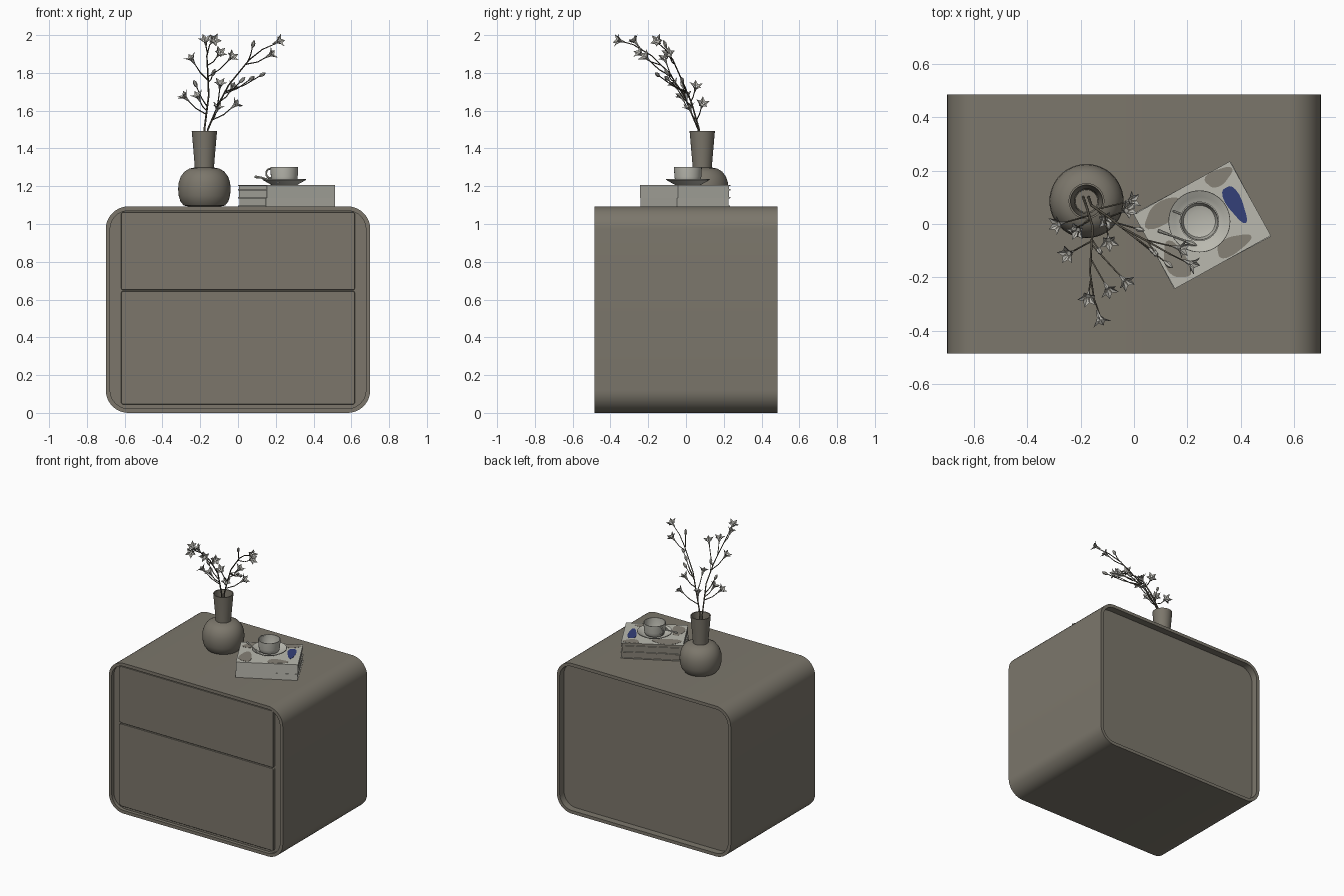
import bpy, bmesh, math, random
from mathutils import Vector, Matrix

if "Cube" in bpy.data.objects:
    bpy.data.objects.remove(bpy.data.objects["Cube"])

random.seed(4)


def mat(name, r, g, b):
    m = bpy.data.materials.new(name)
    m.diffuse_color = (r, g, b, 1)
    m.use_nodes = True
    m.node_tree.nodes["Principled BSDF"].inputs["Base Color"].default_value = m.diffuse_color
    return m


TAUPE = mat("taupe", 0.20, 0.183, 0.148)
CREAM = mat("cream", 0.49, 0.485, 0.43)
BROWN = mat("warm_grey", 0.24, 0.22, 0.18)
BLUE = mat("blue", 0.033, 0.05, 0.19)
STEM = mat("dark_stem", 0.09, 0.08, 0.06)
PETAL = mat("petal", 0.44, 0.43, 0.39)


def finish(bm, name, mats, angle=35, recalc=True):
    if recalc:
        bmesh.ops.recalc_face_normals(bm, faces=bm.faces)
    me = bpy.data.meshes.new(name)
    bm.to_mesh(me)
    bm.free()
    ob = bpy.data.objects.new(name, me)
    bpy.context.collection.objects.link(ob)
    for m in mats:
        me.materials.append(m)
    bpy.ops.object.select_all(action='DESELECT')
    ob.select_set(True)
    bpy.context.view_layer.objects.active = ob
    bpy.ops.object.shade_smooth_by_angle(angle=math.radians(angle))
    return ob


def loft(bm, rings, cap=True):
    vs = [[bm.verts.new(p) for p in r] for r in rings]
    n = len(vs[0])
    for a, b in zip(vs, vs[1:]):
        for i in range(n):
            j = (i + 1) % n
            bm.faces.new((a[i], a[j], b[j], b[i]))
    if cap:
        bm.faces.new(vs[0][::-1])
        bm.faces.new(vs[-1])


def rrect(x0, x1, z0, z1, r, y, inset=0, n=10):
    r2 = max(r - inset, 0.002)
    pts = []
    for k, (cx, cz) in enumerate(((x1, z1), (x0, z1), (x0, z0), (x1, z0))):
        sx, sz = (1, -1, -1, 1)[k], (1, 1, -1, -1)[k]
        cx, cz = cx - sx * (inset + r2), cz - sz * (inset + r2)
        for i in range(n + 1):
            a = math.pi / 2 * (k + i / n)
            pts.append((cx + r2 * math.cos(a), y, cz + r2 * math.sin(a)))
    return pts


def lathe(name, cx, cy, profile, m, n=48):
    bm = bmesh.new()
    loft(bm, [[(cx + r * math.cos(2 * math.pi * i / n), cy + r * math.sin(2 * math.pi * i / n), z)
               for i in range(n)] for r, z in profile])
    return finish(bm, name, [m])


def tube(bm, pts, radii, n=6):
    rings = []
    for i, p in enumerate(pts):
        d = pts[min(i + 1, len(pts) - 1)] - pts[max(i - 1, 0)]
        q = Vector((0, 0, 1)).rotation_difference(d.normalized())
        rings.append([p + q @ Vector((radii[i] * math.cos(2 * math.pi * k / n),
                                      radii[i] * math.sin(2 * math.pi * k / n), 0)) for k in range(n)])
    loft(bm, rings)


# cabinet shell: rounded case with recessed front and back panels
bm = bmesh.new()
loft(bm, [rrect(-0.70, 0.70, 0, 1.093, 0.12, y, i) for i, y in
          ((0.023, -0.46), (0.023, -0.485), (0, -0.485),
           (0, 0.485), (0.023, 0.485), (0.023, 0.435))])
finish(bm, "cabinet_shell", [TAUPE])

# drawer fronts
for name, z0, z1 in (("lower_drawer", 0.045, 0.645), ("upper_drawer", 0.650, 1.063)):
    bm = bmesh.new()
    loft(bm, [rrect(-0.619, 0.619, z0, z1, 0.012, y, i, 4) for i, y in
              ((0, -0.45), (0, -0.476), (0.002, -0.478))])
    finish(bm, name, [TAUPE])

# vase with hollow neck
VX, VY = -0.178, 0.086
lathe("vase", VX, VY, [(0.085, 1.093), (0.11, 1.098), (0.127, 1.12), (0.136, 1.15), (0.139, 1.185),
                       (0.136, 1.22), (0.125, 1.252), (0.105, 1.278), (0.08, 1.293), (0.051, 1.299),
                       (0.053, 1.33), (0.067, 1.492), (0.06, 1.492), (0.046, 1.33), (0.042, 1.22)], TAUPE)

# books: local frame is turned about the stack centre
BC = Vector((0.256, -0.004, 0))


def turn(deg):
    return Matrix.Translation(BC) @ Matrix.Rotation(math.radians(deg), 4, 'Z')


def box(bm, x0, x1, y0, y1, z0, z1, M):
    v = bmesh.ops.create_cube(bm, size=1)["verts"]
    for p in v:
        p.co = M @ Vector((x0 + (x1 - x0) * (p.co.x + 0.5), y0 + (y1 - y0) * (p.co.y + 0.5),
                           z0 + (z1 - z0) * (p.co.z + 0.5)))


for name, z0, z1, deg in (("bottom_book", 1.093, 1.138, 28), ("middle_book", 1.138, 1.182, 29),
                          ("top_book", 1.182, 1.206, 29)):
    M = turn(deg)
    bm = bmesh.new()
    c = 0.004
    box(bm, -0.206, 0.206, -0.159, 0.159, z0, z0 + c, M)
    box(bm, -0.206, 0.206, -0.159, 0.159, z1 - c, z1, M)
    box(bm, -0.206, 0.206, -0.159, -0.155, z0 + c, z1 - c, M)
    box(bm, -0.201, 0.201, -0.155, 0.153, z0 + c, z1 - c, M)
    back = M.to_3x3() @ Vector((0, 1, 0))
    bm.normal_update()
    for f in bm.faces:      # rear long side is darker
        f.material_index = 1 if f.normal.dot(back) > 0.9 else 0
    finish(bm, name, [CREAM, BROWN])

# painted patches on the top cover
M = turn(29)
for i, (u, v, a, b, m) in enumerate(((0.146, 0.012, 0.029, 0.076, BLUE), (0.14, 0.128, 0.055, 0.03, BROWN),
                                     (0.063, -0.122, 0.07, 0.032, BROWN), (-0.093, 0.108, 0.095, 0.042, BROWN),
                                     (-0.15, -0.07, 0.042, 0.075, BROWN))):
    bm = bmesh.new()
    rings = []
    for z in (1.2055, 1.2072):
        ring = []
        for k in range(24):
            t = 2 * math.pi * k / 24
            w = 1 + 0.12 * math.sin(3 * t + i)
            x = max(-0.205, min(0.205, u + a * w * math.cos(t)))
            y = max(-0.158, min(0.158, v + b * w * math.sin(t)))
            ring.append(M @ Vector((x, y, z)))
        rings.append(ring)
    loft(bm, rings)
    finish(bm, "cover_patch_%d" % (i + 1), [m])

# saucer and straight-sided cup
CX, CY = 0.245, 0.01
lathe("saucer", CX, CY, [(0.06, 1.206), (0.07, 1.208), (0.095, 1.222), (0.116, 1.234), (0.115, 1.238),
                         (0.092, 1.227), (0.068, 1.214), (0.03, 1.213)], CREAM)
lathe("cup", CX, CY, [(0.05, 1.213), (0.062, 1.22), (0.068, 1.232), (0.071, 1.25), (0.074, 1.302),
                      (0.069, 1.302), (0.066, 1.25), (0.06, 1.232), (0.04, 1.226)], CREAM)

# cup handle, pointing left and a little back
bm = bmesh.new()
d = Vector((-0.93, 0.37, 0)).normalized()
pts = []
for k in range(13):
    a = math.pi * (k / 12 - 0.5)
    pts.append(Vector((CX, CY, 1.268)) + d * (0.067 + 0.036 * math.cos(a) ** 0.6 if 0 < k < 12 else 0.067)
               + Vector((0, 0, 0.025 * math.sin(a))))
tube(bm, pts, [0.005] * 13, 8)
finish(bm, "cup_handle", [CREAM])

# spoon resting on the saucer rim
bm = bmesh.new()
tube(bm, [Vector(p) for p in ((0.09, -0.025, 1.25), (0.12, -0.036, 1.246), (0.15, -0.047, 1.239),
                              (0.19, -0.062, 1.231), (0.215, -0.072, 1.227), (0.235, -0.08, 1.226))],
     [0.008, 0.006, 0.004, 0.004, 0.011, 0.004], 8)
finish(bm, "spoon", [CREAM])

# two main stems
stems = [[Vector(p) for p in s] for s in (
    ((-0.19, 0.10, 1.23), (-0.178, 0.065, 1.50), (-0.155, -0.01, 1.68), (-0.16, -0.09, 1.80),
     (-0.165, -0.18, 1.89), (-0.15, -0.28, 1.95), (-0.13, -0.335, 1.965)),
    ((-0.17, 0.10, 1.23), (-0.16, 0.07, 1.50), (-0.10, 0.03, 1.64), (-0.05, -0.01, 1.735),
     (0.06, -0.07, 1.87), (0.13, -0.11, 1.925), (0.20, -0.145, 1.955)))]


def at(s, z):
    for a, b in zip(s, s[1:]):
        if a.z <= z <= b.z:
            return a.lerp(b, (z - a.z) / (b.z - a.z))
    return s[-1]


# blossoms: stem index, position, drop to the joint on the stem, bud or open
blooms = ((0, -0.13, -0.35, 1.97, 0, 0), (0, -0.172, -0.27, 1.965, 0.06, 0), (0, -0.10, -0.24, 1.90, 0.06, 0),
          (0, -0.037, -0.21, 1.88, 0.1, 0), (0, -0.243, -0.11, 1.87, 0.11, 0), (0, -0.13, -0.10, 1.80, 0.05, 1),
          (0, -0.28, 0.0, 1.67, 0.09, 0), (0, -0.21, -0.02, 1.67, 0.07, 0), (0, -0.225, -0.02, 1.74, 0.12, 1),
          (1, -0.095, -0.06, 1.735, 0.12, 0), (1, -0.03, 0.05, 1.72, 0.07, 0), (1, -0.11, 0.02, 1.61, 0.06, 0),
          (1, -0.016, 0.085, 1.63, 0.08, 0), (1, 0.02, -0.02, 1.76, 0.06, 1), (1, 0.08, -0.11, 1.95, 0.09, 1),
          (1, 0.17, -0.09, 1.895, 0.05, 0), (1, 0.21, -0.147, 1.965, 0, 0), (1, 0.127, -0.15, 1.79, 0.09, 1),
          (1, 0.07, -0.10, 1.77, 0.08, 1))
sb, fb = bmesh.new(), bmesh.new()
for s in stems:
    tube(sb, s, [0.0055 - 0.0005 * i for i in range(len(s))])
for si, x, y, z, drop, bud in blooms:
    p = Vector((x, y, z))
    if drop:
        j = at(stems[si], z - drop)
        mid = j.lerp(p, 0.5) + Vector((0, 0, -0.012))
        tube(sb, [j, mid, p], [0.0033, 0.003, 0.0025])
        ax = (p - mid).normalized()
    else:
        ax = (stems[si][-1] - stems[si][-2]).normalized()
    q = Vector((0, 0, 1)).rotation_difference(ax)
    if bud:
        tube(fb, [p + ax * t for t in (-0.02, -0.005, 0.01, 0.025)], [0.003, 0.010, 0.010, 0.002])
        continue
    # trumpet and five pointed, folded petals
    tube(fb, [p + ax * t for t in (-0.03, -0.012, 0.002)], [0.003, 0.007, 0.010])
    spin = random.random() * 6
    for k in range(5):
        R = q @ Matrix.Rotation(spin + 2 * math.pi * k / 5, 3, 'Z').to_quaternion()
        base, left, right, ridge, tip = [fb.verts.new(p + R @ Vector(c)) for c in (
            (0.006, 0, -0.006), (0.017, 0.012, 0.016), (0.017, -0.012, 0.016),
            (0.020, 0, 0.012), (0.038, 0, 0.026))]
        for f in ((base, ridge, left), (base, right, ridge), (ridge, tip, left), (ridge, right, tip)):
            fb.faces.new(f)
finish(sb, "branches", [STEM], 60)
finish(fb, "blossoms", [PETAL], 30)
